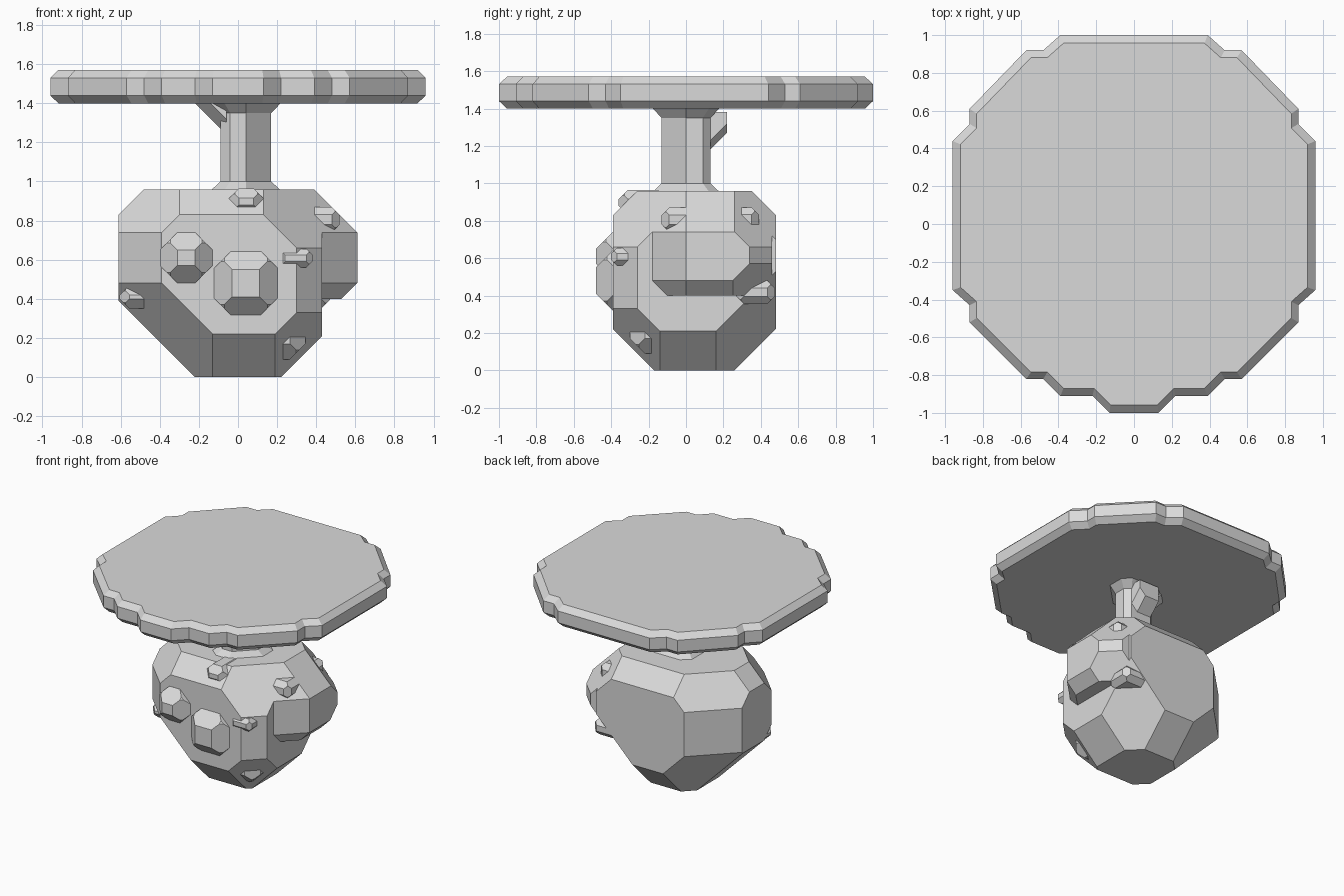
import bpy, bmesh
from itertools import combinations
from mathutils import Vector, Matrix

if "Cube" in bpy.data.objects:
    bpy.data.objects.remove(bpy.data.objects["Cube"])

stone = bpy.data.materials.new("grey stone")
stone.diffuse_color = (0.7, 0.7, 0.7, 1)
stone.use_nodes = True
stone.node_tree.nodes["Principled BSDF"].inputs["Base Color"].default_value = stone.diffuse_color


def finish(name, bm):
    bmesh.ops.recalc_face_normals(bm, faces=bm.faces[:])
    me = bpy.data.meshes.new(name)
    bm.to_mesh(me)
    bm.free()
    me.materials.append(stone)
    ob = bpy.data.objects.new(name, me)
    bpy.context.collection.objects.link(ob)
    return ob


def cut_solid(name, lo, hi, planes):
    """Box trimmed by half-spaces (normal . p <= limit), hulled from its corners."""
    planes = [(Vector(n), d) for n, d in planes]
    for i in range(3):
        axis = Vector([float(i == k) for k in range(3)])
        planes += [(axis, hi[i]), (-axis, -lo[i])]
    corners = []
    for trio in combinations(planes, 3):
        m = Matrix([n for n, d in trio])
        if abs(m.determinant()) < 1e-4:
            continue
        p = m.inverted() @ Vector([d for n, d in trio])
        if all(n.dot(p) <= d + 1e-5 for n, d in planes) and \
                all((p - q).length > 1e-3 for q in corners):
            corners.append(p)
    bm = bmesh.new()
    for p in corners:
        bm.verts.new(p)
    bmesh.ops.convex_hull(bm, input=bm.verts[:])
    bmesh.ops.delete(bm, geom=[v for v in bm.verts if not v.link_faces], context="VERTS")
    bmesh.ops.dissolve_limit(bm, angle_limit=0.02, verts=bm.verts[:], edges=bm.edges[:])
    return finish(name, bm)


def knob(name, lo, hi, cut):
    """Box with all edges and corners cut."""
    planes = []
    for a in (-1, 0, 1):
        for b in (-1, 0, 1):
            for c in (-1, 0, 1):
                n = (a, b, c)
                k = sum(map(abs, n))
                if k < 2:
                    continue
                far = sum(n[i] * (hi[i] if n[i] > 0 else lo[i]) for i in range(3))
                planes.append((n, far - (cut if k == 2 else cut * 1.6)))
    return cut_solid(name, lo, hi, planes)


def loft(name, rings):
    """Skin a stack of (outline, z) rings and cap both ends."""
    bm = bmesh.new()
    rows = [[bm.verts.new((x, y, z)) for x, y in pts] for pts, z in rings]
    n = len(rows[0])
    for a, b in zip(rows, rows[1:]):
        for i in range(n):
            j = (i + 1) % n
            bm.faces.new((a[i], a[j], b[j], b[i]))
    bm.faces.new(rows[0][::-1])
    bm.faces.new(rows[-1])
    return finish(name, bm)


def scaled(pts, s, cx=0.0, cy=0.0):
    return [(cx + (x - cx) * s, cy + (y - cy) * s) for x, y in pts]


# Rough boulder: main mass
shared = [
    ((0, -1, 1), 1.22), ((0, 1, 1), 1.31), ((1, 0, 1), 1.35), ((-1, 0, 1), 1.44),
    ((1, 1, 0), 0.95), ((-1, 1, 0), 0.80), ((-1, -1, 0), 0.78),
    ((1, -1, 1), 1.35), ((1, 1, 1), 1.61), ((-1, -1, 1), 1.52), ((-1, 1, 1), 1.54),
    ((0, -1, -1), 0.17), ((0, 1, -1), 0.26), ((-1, 0, -1), 0.22),
    ((-1, -1, -1), 0.30), ((-1, 1, -1), 0.40), ((1, 1, -1), 0.38)]
cut_solid("boulder", (-0.61, -0.39, 0), (0.43, 0.48, 0.96),
          shared + [((1, -1, 0), 0.69), ((1, 0, -1), 0.22), ((1, -1, -1), 0.36)])

# Shoulder on the right
cut_solid("shoulder", (0.38, -0.3, 0.40), (0.61, 0.46, 0.94),
          shared + [((1, -1, 0), 0.61), ((1, 0, -1), 0.13), ((1, -1, -1), 0.13)])

# Knobs over the surface
for lo, hi, cut in (
        ((-0.40, -0.481, 0.48), (-0.13, -0.30, 0.74), 0.09),
        ((-0.13, -0.482, 0.31), (0.21, -0.28, 0.65), 0.10),
        ((0.21, -0.40, 0.56), (0.38, -0.22, 0.655), 0.03),
        ((0.13, -0.30, 0.09), (0.345, -0.10, 0.31), 0.08),
        ((0.30, -0.13, 0.74), (0.52, 0.085, 0.87), 0.04),
        ((0.30, 0.25, 0.74), (0.48, 0.39, 0.872), 0.04),
        ((0.25, 0.27, 0.355), (0.47, 0.475, 0.48), 0.04),
        ((-0.605, -0.22, 0.35), (-0.40, 0.13, 0.47), 0.05),
        ((-0.045, -0.36, 0.83), (0.13, -0.10, 0.965), 0.05)):
    knob("knob", lo, hi, cut)

# Stem with small flares at both ends
plan = [(-0.04, -0.13), (0.04, -0.13), (0.17, 0), (0.17, 0.09),
        (0.13, 0.13), (-0.04, 0.13), (-0.09, 0.09), (-0.09, -0.09)]
wide = scaled(plan, 1.37, 0.04, 0.0)
loft("stem", [(wide, 0.955), (plan, 1.0), (plan, 1.35), (wide, 1.40)])

# Chips under the slab beside the stem
cut_solid("left_chip", (-0.22, -0.13, 1.27), (-0.06, 0.13, 1.40),
          [((-1, 0, -1), -1.18), ((-1, -1, -1), -1.13), ((-1, 1, -1), -1.13)])
cut_solid("back_chip", (-0.04, 0.10, 1.18), (0.13, 0.22, 1.38),
          [((0, 1, -1), -1.05), ((1, 1, -1), -0.97)])

# Round slab with a notched rim and bevelled edges
left = [(-0.13, -1.0), (-0.22, -0.91), (-0.39, -0.91), (-0.48, -0.82), (-0.57, -0.82),
        (-0.87, -0.52), (-0.87, -0.43), (-0.96, -0.35), (-0.96, 0.44), (-0.87, 0.53),
        (-0.87, 0.61), (-0.57, 0.92), (-0.48, 0.92), (-0.39, 1.0)]
rim = left + [(-x, y) for x, y in reversed(left)]
inner = scaled(rim, 0.957)
loft("slab", [(inner, 1.40), (rim, 1.44), (rim, 1.53), (inner, 1.57)])
